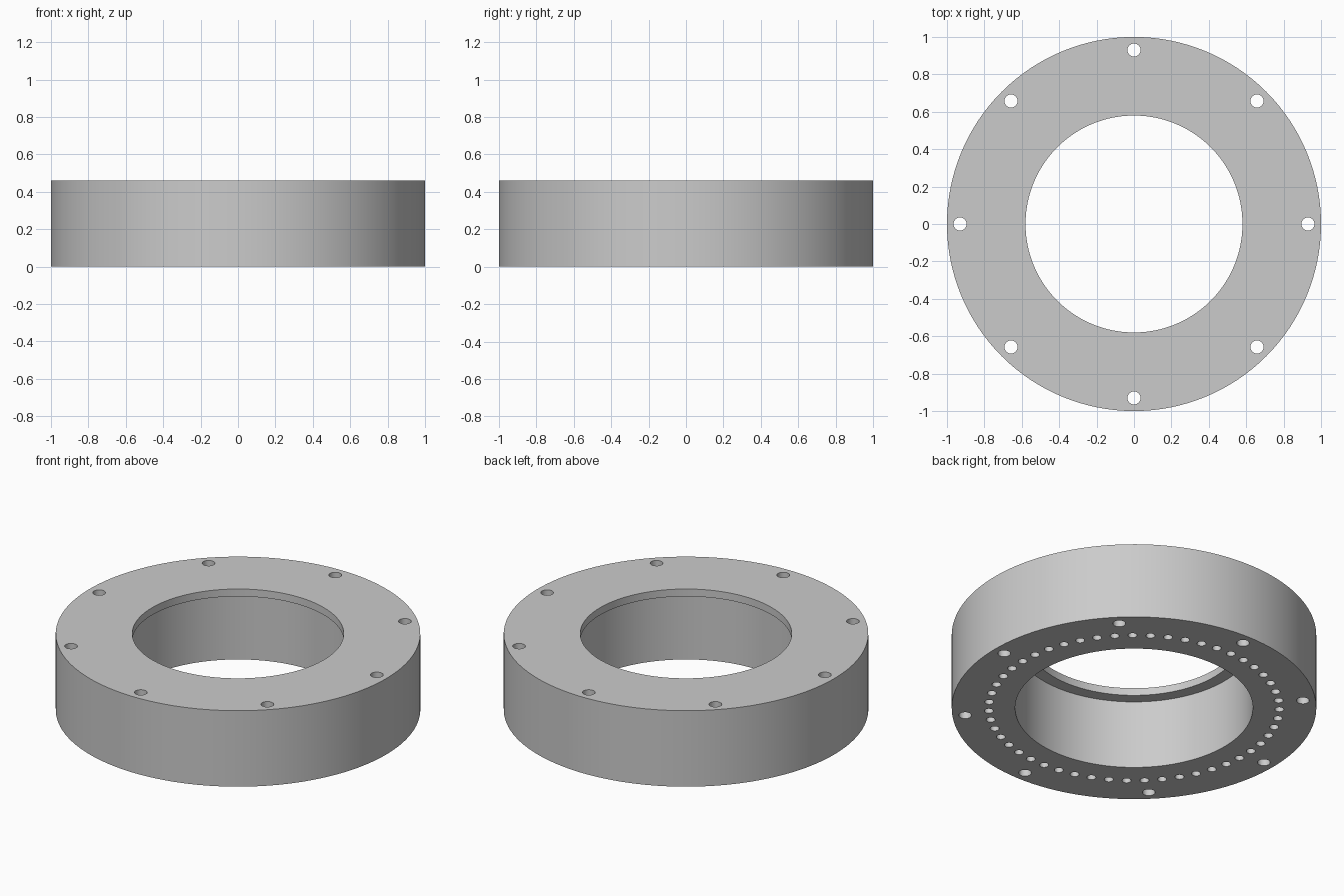
import bpy, bmesh, math
from mathutils import Matrix, Vector

cube = bpy.data.objects.get("Cube")
if cube:
    bpy.data.objects.remove(cube, do_unlink=True)

HEIGHT = 0.46
LIP_Z = 0.415
OUTER_R, BORE_R, LIP_R = 1.0, 0.652, 0.58
SEGMENTS = 128

grey = bpy.data.materials.new("plain grey")
grey.use_nodes = True
colour = (0.6, 0.6, 0.6, 1)
grey.diffuse_color = colour
grey.node_tree.nodes["Principled BSDF"].inputs["Base Color"].default_value = colour


def add_object(name, bm):
    bmesh.ops.recalc_face_normals(bm, faces=bm.faces)
    mesh = bpy.data.meshes.new(name)
    bm.to_mesh(mesh)
    bm.free()
    mesh.materials.append(grey)
    obj = bpy.data.objects.new(name, mesh)
    bpy.context.collection.objects.link(obj)
    return obj


def lathe(name, profile):
    """Spin a closed (radius, height) profile around the z axis."""
    bm = bmesh.new()
    verts = [bm.verts.new((r, 0, z)) for r, z in profile]
    edges = [bm.edges.new((a, b)) for a, b in zip(verts, verts[1:] + verts[:1])]
    bmesh.ops.spin(bm, geom=verts + edges, cent=(0, 0, 0), axis=(0, 0, 1),
                   angle=math.tau, steps=SEGMENTS, use_merge=True)
    bmesh.ops.remove_doubles(bm, verts=bm.verts, dist=1e-5)
    return add_object(name, bm)


def hole_circle(name, count, circle_r, hole_r, z0, z1):
    """Evenly spaced upright cylinders used as a cutter."""
    bm = bmesh.new()
    for i in range(count):
        turn = Matrix.Rotation(math.tau * i / count, 4, "Z")
        place = Matrix.Translation(Vector((circle_r, 0, (z0 + z1) / 2)))
        bmesh.ops.create_cone(bm, cap_ends=True, segments=24, radius1=hole_r,
                              radius2=hole_r, depth=z1 - z0, matrix=turn @ place)
    cutter = add_object(name, bm)
    cutter.hide_render = True
    return cutter


# Ring body with a thin inward lip at the top of the bore
ring = lathe("ring_body", [(LIP_R, HEIGHT), (OUTER_R, HEIGHT), (OUTER_R, 0),
                           (BORE_R, 0), (BORE_R, LIP_Z), (LIP_R, LIP_Z)])

# Eight through bolt holes, and a circle of blind holes in the underside
cutters = [hole_circle("bolt_hole_cutter", 8, 0.93, 0.035, -0.1, HEIGHT + 0.1),
           hole_circle("blind_hole_cutter", 51, 0.797, 0.025, -0.1, 0.2)]
for cutter in cutters:
    cut = ring.modifiers.new(cutter.name, "BOOLEAN")
    cut.operation = "DIFFERENCE"
    cut.solver = "EXACT"
    cut.object = cutter

bpy.ops.object.select_all(action="DESELECT")
ring.select_set(True)
bpy.context.view_layer.objects.active = ring
for cutter in cutters:
    bpy.ops.object.modifier_apply(modifier=cutter.name)
    bpy.data.objects.remove(cutter, do_unlink=True)

bpy.ops.object.shade_smooth_by_angle(angle=math.radians(30))
